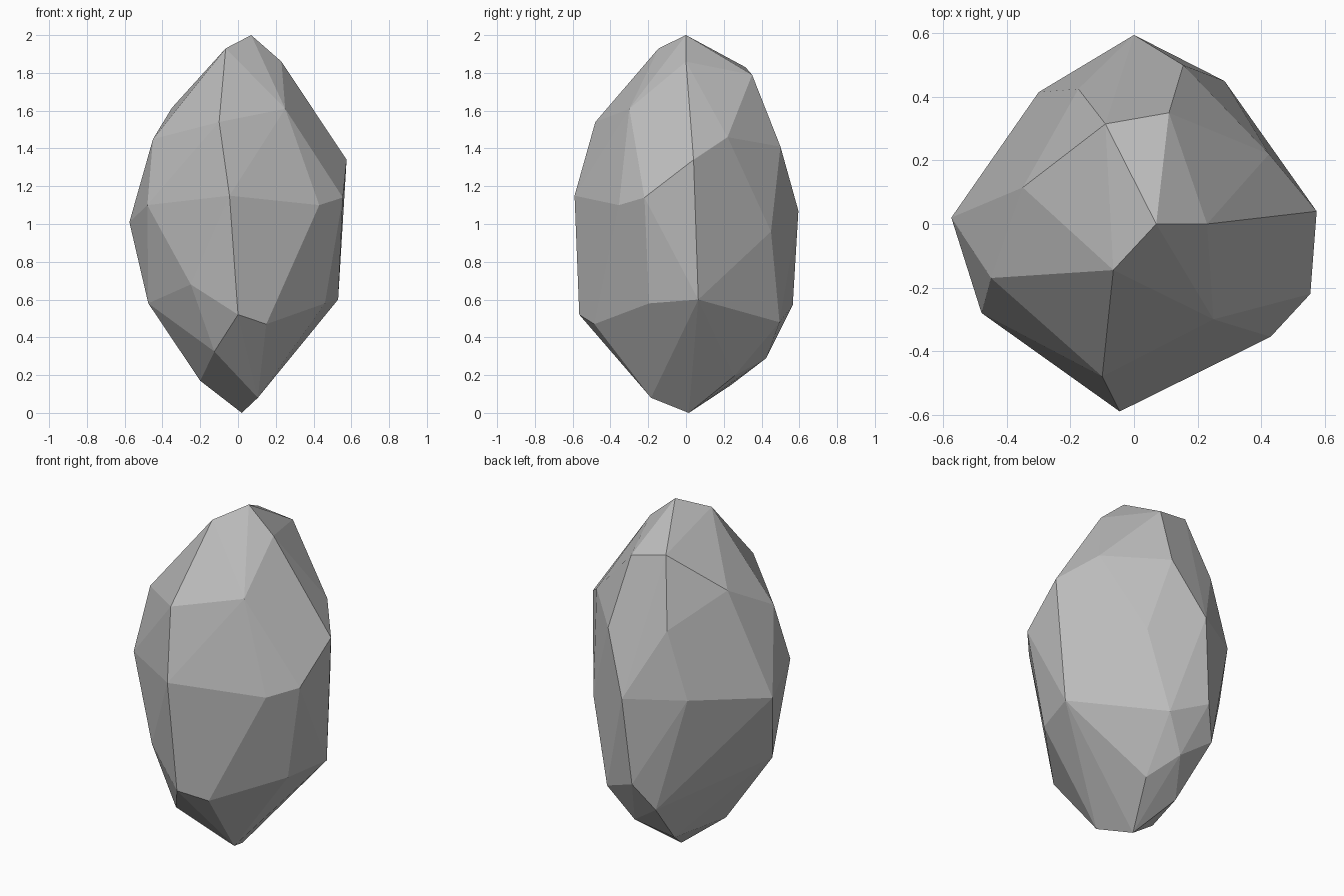
import bpy
import bmesh
import math

# Remove the default cube if it is present
default_cube = bpy.data.objects.get("Cube")
if default_cube:
    bpy.data.objects.remove(default_cube, do_unlink=True)


def make_material(name, colour):
    """Plain flat-coloured material."""
    material = bpy.data.materials.new(name)
    material.use_nodes = True
    material.diffuse_color = colour
    material.node_tree.nodes["Principled BSDF"].inputs["Base Color"].default_value = colour
    return material


def make_faceted_stone(name, corner_groups, material):
    """Wrap the corners in a tight shell, merge coplanar triangles into facets."""
    bm = bmesh.new()
    for group in corner_groups:
        for corner in group:
            bm.verts.new(corner)
    shell = bmesh.ops.convex_hull(bm, input=bm.verts[:], use_existing_faces=False)
    leftovers = set(shell["geom_interior"]) | set(shell["geom_unused"])
    loose = [v for v in leftovers if isinstance(v, bmesh.types.BMVert)]
    bmesh.ops.delete(bm, geom=loose, context='VERTS')
    bmesh.ops.dissolve_limit(bm, angle_limit=math.radians(4),
                             verts=bm.verts[:], edges=bm.edges[:])
    bmesh.ops.recalc_face_normals(bm, faces=bm.faces[:])
    # Stand the stone on the ground
    lowest = min(v.co.z for v in bm.verts)
    bmesh.ops.translate(bm, verts=bm.verts[:], vec=(0, 0, -lowest))
    for face in bm.faces:
        face.smooth = False
    mesh = bpy.data.meshes.new(name)
    bm.to_mesh(mesh)
    bm.free()
    mesh.materials.append(material)
    stone = bpy.data.objects.new(name, mesh)
    bpy.context.collection.objects.link(stone)
    return stone


# Peak and the small facets round it
crown = [(.07, 0, 2), (-.065, -.145, 1.93), (.23, 0, 1.86),
         (.11, .35, 1.79), (-.09, .315, 1.83)]

# Shoulder where the sides lean inward
shoulder = [(-.1, -.48, 1.54), (.25, -.3, 1.61), (-.45, -.17, 1.45),
            (-.35, .115, 1.615), (.425, .22, 1.46), (.575, .04, 1.34),
            (.155, .5, 1.41), (-.175, .425, 1.45)]

# Widest belt
belt = [(-.045, -.59, 1.15), (.43, -.355, 1.1), (.555, -.22, 1.14),
        (-.48, -.28, 1.1), (-.575, .02, 1.01), (-.3, .415, 1.07),
        (0, .595, 1.07), (.285, .45, .96)]

# Lower edge of the sides
skirt = [(-.475, -.12, .58), (-.25, -.44, .68), (0, -.565, .52),
         (.15, -.485, .47), (.46, -.195, .58), (.53, .065, .6),
         (-.045, .565, .57), (.165, .495, .48), (-.138, .477, .41)]

# Narrow foot
foot = [(-.125, -.395, .325), (-.2, -.085, .17), (.02, .015, 0),
        (.105, -.185, .08), (.035, .425, .29), (.13, .255, .195),
        (-.09, .235, .145)]

grey_stone = make_material("grey_stone", (.5, .5, .5, 1))
make_faceted_stone("rock", [crown, shoulder, belt, skirt, foot], grey_stone)
